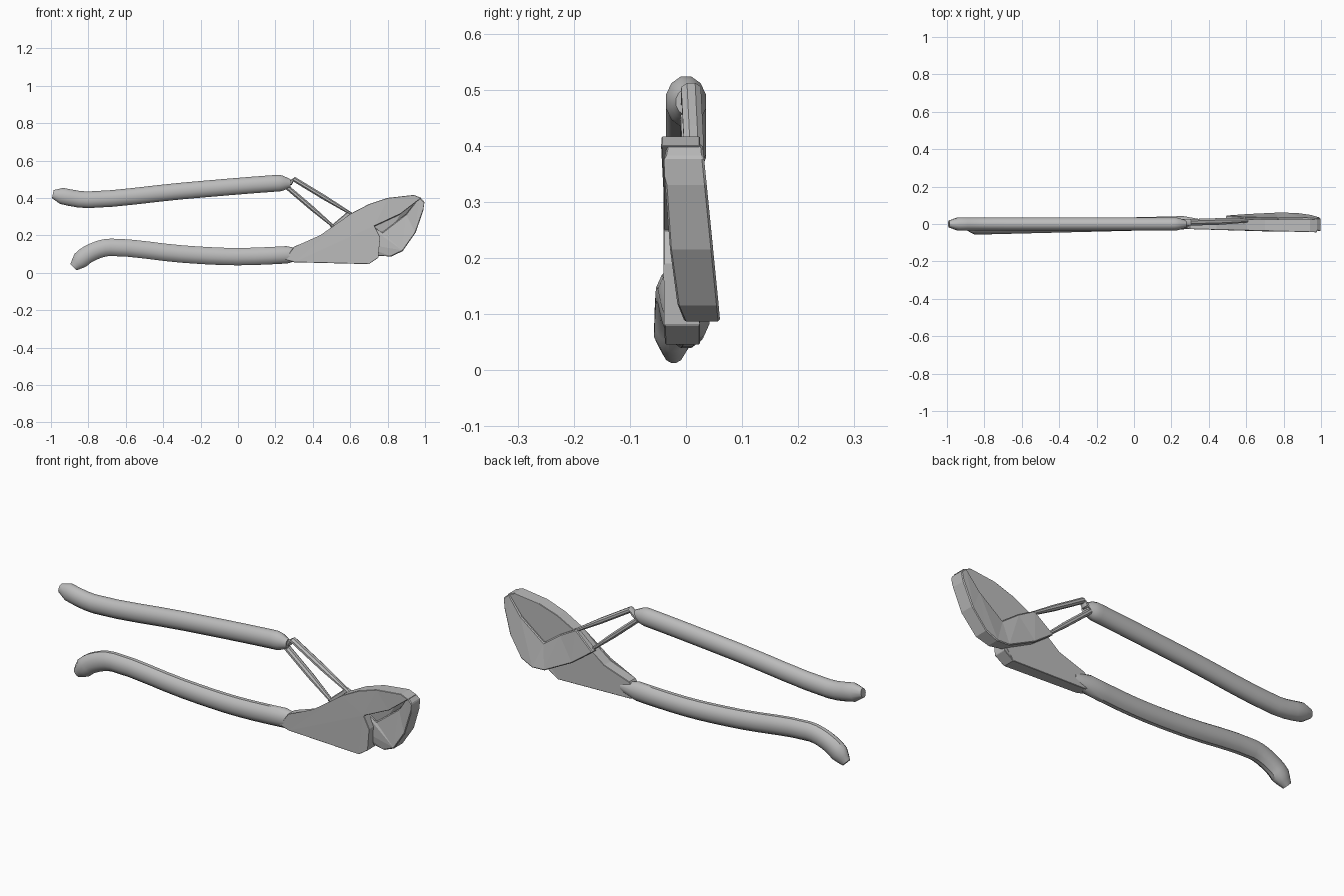
import bpy, bmesh
from math import sin, cos, pi
from mathutils import Vector
from mathutils.geometry import interpolate_bezier

cube = bpy.data.objects.get("Cube")
if cube:
    bpy.data.objects.remove(cube)

steel = bpy.data.materials.new("plain_grey")
steel.use_nodes = True
grey = (.5, .5, .5, 1)
steel.diffuse_color = grey
steel.node_tree.nodes["Principled BSDF"].inputs["Base Color"].default_value = grey


def finish(bm, name):
    bmesh.ops.recalc_face_normals(bm, faces=bm.faces[:])
    mesh = bpy.data.meshes.new(name)
    bm.to_mesh(mesh)
    bm.free()
    mesh.materials.append(steel)
    obj = bpy.data.objects.new(name, mesh)
    bpy.context.collection.objects.link(obj)
    return obj


def smooth_path(points, bend, steps):
    """Bezier path through the points; a bend of zero keeps the spans straight."""
    knots = [Vector((x, 0, z)) for x, z in points]
    last = len(knots) - 1
    tangents = [(knots[min(i + 1, last)] - knots[max(i - 1, 0)]).normalized()
                for i in range(last + 1)]
    path = []
    for i in range(last):
        start, end = knots[i], knots[i + 1]
        reach = (end - start).length * bend
        span = interpolate_bezier(start, start + tangents[i] * reach,
                                  end - tangents[i + 1] * reach, end, steps)
        path.extend(span[:-1])
    return path + [knots[-1]]


def rod(name, points, height, width, lean=0, bend=1 / 3, sides=12, steps=5):
    """Sweep an ellipse along a path, narrowing it at both ends."""
    path = smooth_path(points, bend, steps)
    bm = bmesh.new()
    rings = []
    for i, centre in enumerate(path):
        along = (path[min(i + 1, len(path) - 1)] - path[max(i - 1, 0)]).normalized()
        up = Vector((-along.z, 0, along.x))
        to_end = min((centre - path[0]).length, (centre - path[-1]).length)
        taper = min(1, .5 + to_end * 10)
        side = Vector((0, width * taper, 0))
        middle = centre + Vector((0, lean * centre.x, 0))
        angles = [2 * pi * (k + .5) / sides for k in range(sides)]
        rings.append([bm.verts.new(middle + side * cos(a) + up * height * taper * sin(a))
                      for a in angles])
    for ring, following in zip(rings, rings[1:]):
        for k in range(sides):
            n = (k + 1) % sides
            bm.faces.new((ring[k], ring[n], following[n], following[k]))
    bm.faces.new(rings[0])
    bm.faces.new(rings[-1])
    obj = finish(bm, name)
    bpy.ops.object.select_all(action='DESELECT')
    obj.select_set(True)
    bpy.context.view_layer.objects.active = obj
    bpy.ops.object.shade_smooth_by_angle(angle=pi / 5)


def jaw(name, rim, cutting_edge, front, back, edge_front, edge_back):
    """Slab whose depth follows one rule on the rim and another on the cutting edge."""
    bm = bmesh.new()
    outline = rim + cutting_edge
    near = [bm.verts.new((x, front(x, z), z)) for x, z in rim]
    near += [bm.verts.new((x, edge_front(x, z), z)) for x, z in cutting_edge]
    far = [bm.verts.new((x, back(x, z), z)) for x, z in rim]
    far += [bm.verts.new((x, edge_back(x, z), z)) for x, z in cutting_edge]
    caps = [bm.faces.new(near), bm.faces.new(far)]
    for i in range(len(outline)):
        j = (i + 1) % len(outline)
        bm.faces.new((near[i], near[j], far[j], far[i]))
    bmesh.ops.triangulate(bm, faces=caps)
    obj = finish(bm, name)
    soften = obj.modifiers.new("soft_edges", 'BEVEL')
    soften.width = .008
    soften.segments = 1
    soften.limit_method = 'ANGLE'
    soften.angle_limit = pi / 4


# Handles, with hooked ends
rod("upper_handle", [(-.99, .42), (-.8, .39), (-.3, .437), (.2, .478), (.28, .478)],
    height=.046, width=.037)
rod("lower_handle", [(-.88, .03), (-.8, .1), (-.68, .136), (-.3, .1), (0, .086), (.35, .1)],
    height=.048, width=.037, lean=.025)

# Open linkage from the upper handle to the rear jaw
rod("link_frame", [(.53, .23), (.26, .46), (.3, .5), (.63, .3)],
    height=.014, width=.019, lean=.03, bend=0, sides=8, steps=3)

# Front body, flaring from the lower handle into the upper jaw
jaw("front_jaw",
    rim=[(.98, .4), (.94, .416), (.8, .4), (.7, .367), (.6, .315), (.5, .23),
         (.44, .187), (.3, .14), (.25, .07), (.3, .056), (.7, .046), (.75, .08)],
    cutting_edge=[(.76, .19), (.73, .25), (.87, .315)],
    front=lambda x, z: -.02 - .025 * x,
    back=lambda x, z: .025,
    edge_front=lambda x, z: -.04,
    edge_back=lambda x, z: .003)

# Rear jaw, deep along its curved rim and thin at the cutting edge
jaw("rear_jaw",
    rim=[(.59, .33), (.49, .245), (.6, .165), (.75, .09), (.82, .087), (.88, .115),
         (.95, .215), (.99, .33), (.997, .38), (.97, .405)],
    cutting_edge=[(.9, .315), (.77, .215), (.68, .28)],
    front=lambda x, z: min(.01, .01 - .2 * (x - .75)),
    back=lambda x, z: .07 - .1 * z,
    edge_front=lambda x, z: 0,
    edge_back=lambda x, z: .035)
